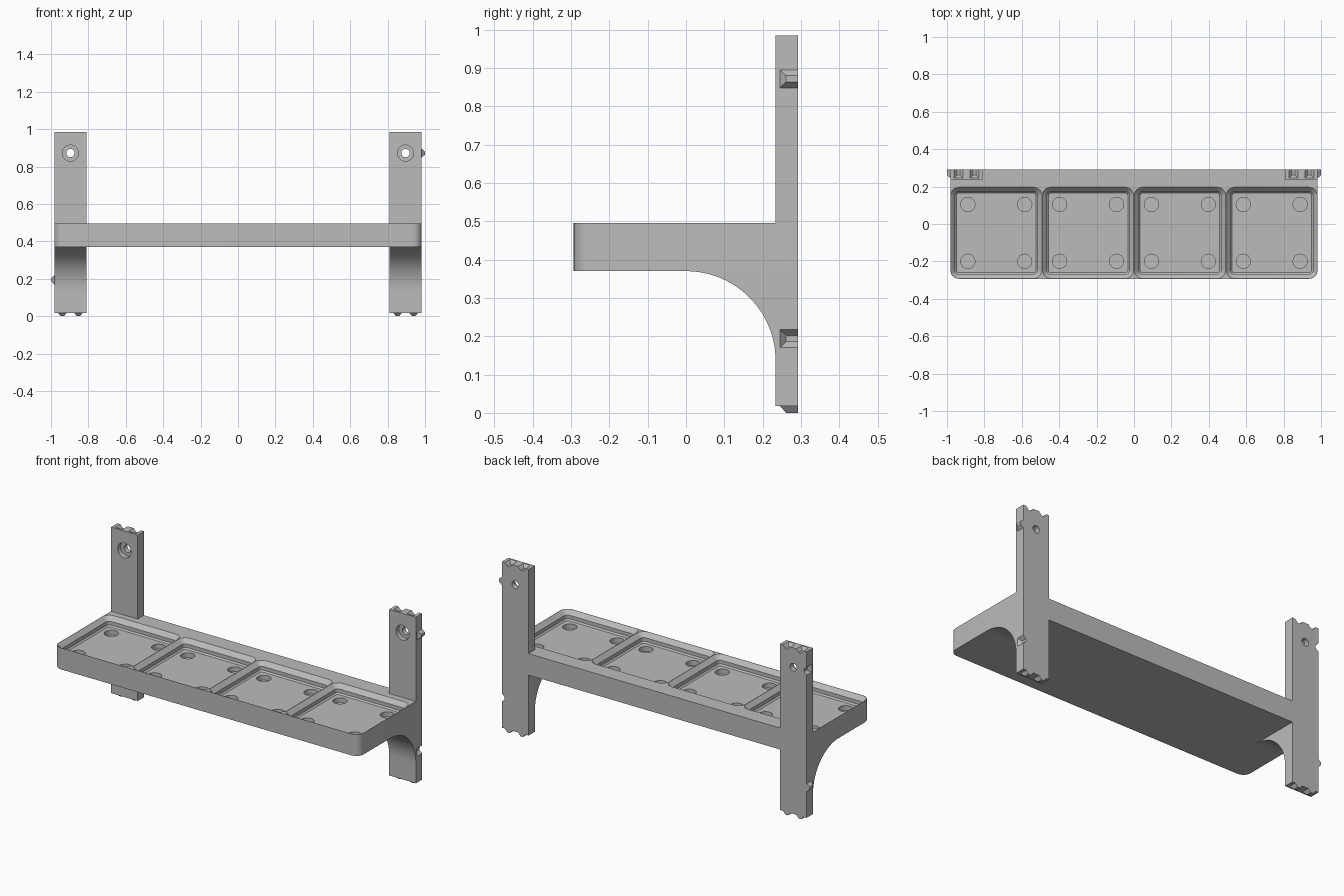
import bpy, bmesh
from math import sin, cos, pi, radians

if "Cube" in bpy.data.objects:
    bpy.data.objects.remove(bpy.data.objects["Cube"])

grey = bpy.data.materials.new("light grey")
grey.use_nodes = True
GREY = (0.5, 0.5, 0.5, 1)
grey.diffuse_color = GREY
grey.node_tree.nodes["Principled BSDF"].inputs["Base Color"].default_value = GREY

# Main dimensions
HALF_X, BACK, FRONT = 0.982, 0.292, -0.293
SHELF_LOW, SHELF_TOP = 0.37, 0.495
POST_IN, POST_FRONT = 0.81, 0.234
POST_LOW, POST_TOP = 0.018, 0.985
CELL = HALF_X / 2
CELL_Y = FRONT + CELL / 2
TOOTH = 0.018


def loft(name, *stacks):
    """Closed solid(s), each skinned through a stack of matching rings."""
    bm = bmesh.new()
    for rings in stacks:
        vs = [[bm.verts.new(p) for p in ring] for ring in rings]
        n = len(vs[0])
        for a, b in zip(vs, vs[1:]):
            for i in range(n):
                j = (i + 1) % n
                bm.faces.new((a[i], a[j], b[j], b[i]))
        bm.faces.new(vs[0][::-1])
        bm.faces.new(vs[-1])
    bmesh.ops.recalc_face_normals(bm, faces=bm.faces)
    mesh = bpy.data.meshes.new(name)
    bm.to_mesh(mesh)
    bm.free()
    mesh.materials.append(grey)
    obj = bpy.data.objects.new(name, mesh)
    bpy.context.collection.objects.link(obj)
    return obj


def cut(obj, cutter):
    cutter.hide_render = True
    mod = obj.modifiers.new("cut", 'BOOLEAN')
    mod.operation, mod.solver, mod.object = 'DIFFERENCE', 'EXACT', cutter
    bpy.context.view_layer.objects.active = obj
    bpy.ops.object.modifier_apply(modifier=mod.name)
    bpy.data.objects.remove(cutter)


def smooth(obj):
    bpy.ops.object.select_all(action='DESELECT')
    obj.select_set(True)
    bpy.context.view_layer.objects.active = obj
    bpy.ops.object.shade_smooth_by_angle(angle=radians(30))


def arc(cx, cy, r, start, end, steps):
    angles = [start + (end - start) * i / steps for i in range(steps + 1)]
    return [(cx + r * cos(a), cy + r * sin(a)) for a in angles]


def rounded_square(cx, cy, half, r, z):
    pts = []
    for k, (sx, sy) in enumerate([(1, 1), (-1, 1), (-1, -1), (1, -1)]):
        c = half - r
        pts += arc(cx + sx * c, cy + sy * c, r, k * pi / 2, (k + 1) * pi / 2, 8)
    return [(x, y, z) for x, y in pts]


def circle(r, n=40):
    return arc(0, 0, r, 0, 2 * pi * (n - 1) / n, n - 1)


# Shelf slab with rounded front corners
R = 0.047
outline = [(HALF_X, BACK), (-HALF_X, BACK)]
outline += arc(R - HALF_X, FRONT + R, R, pi, 1.5 * pi, 10)
outline += arc(HALF_X - R, FRONT + R, R, 1.5 * pi, 2 * pi, 10)
shelf = loft("shelf", [[(x, y, z) for x, y in outline] for z in (SHELF_LOW, SHELF_TOP)])

# Stepped tray pockets and the round recesses in their floors
FLOOR = SHELF_TOP - 0.054
STEPS = [(0.033, 0.0135, FLOOR), (0.025, 0.0215, FLOOR + 0.008),
         (0.025, 0.0215, SHELF_TOP - 0.025), (0.0015, 0.045, SHELF_TOP),
         (0.0015, 0.045, SHELF_TOP + 0.02)]
centres = [(i - 1.5) * CELL for i in range(4)]
pockets = [[rounded_square(cx, CELL_Y, CELL / 2 - inset, r, z) for inset, r, z in STEPS]
           for cx in centres]
recesses = [[[(cx + sx * 0.152 + x, CELL_Y + sy * 0.152 + y, z) for x, y in circle(0.038)]
             for z in (FLOOR - 0.028, FLOOR + 0.02)]
            for cx in centres for sx in (-1, 1) for sy in (-1, 1)]
cut(shelf, loft("pocket_cutter", *pockets))
cut(shelf, loft("recess_cutter", *recesses))
smooth(shelf)


def tooth_rings(place, start, back):
    """Tapered wedge, flat at the back; place maps (along, y, out) to space."""
    rings = []
    for t in (start, TOOTH):
        w, y = 0.0235 - 0.85 * t, 0.245 + 0.9 * t
        rings.append([place(u, v, t) for u, v in ((-w, y), (w, y), (w, back), (-w, back))])
    return rings


def side_tooth(s, z, direction, start, back):
    return tooth_rings(lambda u, y, t: (s * (HALF_X + direction * t), y, z + u), start, back)


def end_tooth(x, z, direction, start, back):
    return tooth_rings(lambda u, y, t: (x + u, y, z + direction * t), start, back)


HIGH, LOW = 0.872, 0.194
MID = (HALF_X + POST_IN) / 2
for s, side in ((1, "left"), (-1, "right")):
    xs = (s * POST_IN, s * HALF_X)
    tooth_xs = [s * MID - 0.043, s * MID + 0.043]

    # Upper post
    section = [(POST_FRONT, SHELF_TOP), (BACK, SHELF_TOP), (BACK, POST_TOP), (POST_FRONT, POST_TOP)]
    post = loft(side + "_upper_post", [[(x, y, z) for y, z in section] for x in xs])

    # Lower leg with curved bracket
    section = arc(0, SHELF_LOW - POST_FRONT, POST_FRONT, pi / 2, 0, 24)
    section += [(POST_FRONT, POST_LOW), (BACK, POST_LOW), (BACK, SHELF_LOW)]
    leg = loft(side + "_leg_bracket", [[(x, y, z) for y, z in section] for x in xs])

    # Counterbored screw hole
    bore = [(POST_FRONT - 0.02, 0.043), (0.262, 0.043), (0.262, 0.022), (BACK + 0.02, 0.022)]
    cut(post, loft("screw_cutter",
                   [[(s * MID + x, y, HIGH + z) for x, z in circle(r)] for y, r in bore]))

    # Sockets in the post top and one side
    sockets = [end_tooth(x, POST_TOP, -1, -0.003, BACK + 0.02) for x in tooth_xs]
    side_socket = side_tooth(s, LOW if s > 0 else HIGH, -1, -0.003, BACK + 0.02)
    cut(post, loft("top_socket_cutter", *sockets))
    cut(leg if s > 0 else post, loft("side_socket_cutter", side_socket))

    # Matching teeth below and on the side
    loft(side + "_bottom_teeth", *[end_tooth(x, POST_LOW, -1, 0, BACK) for x in tooth_xs])
    loft(side + "_side_tooth", side_tooth(s, HIGH if s > 0 else LOW, 1, 0, BACK))
    smooth(post)
    smooth(leg)
